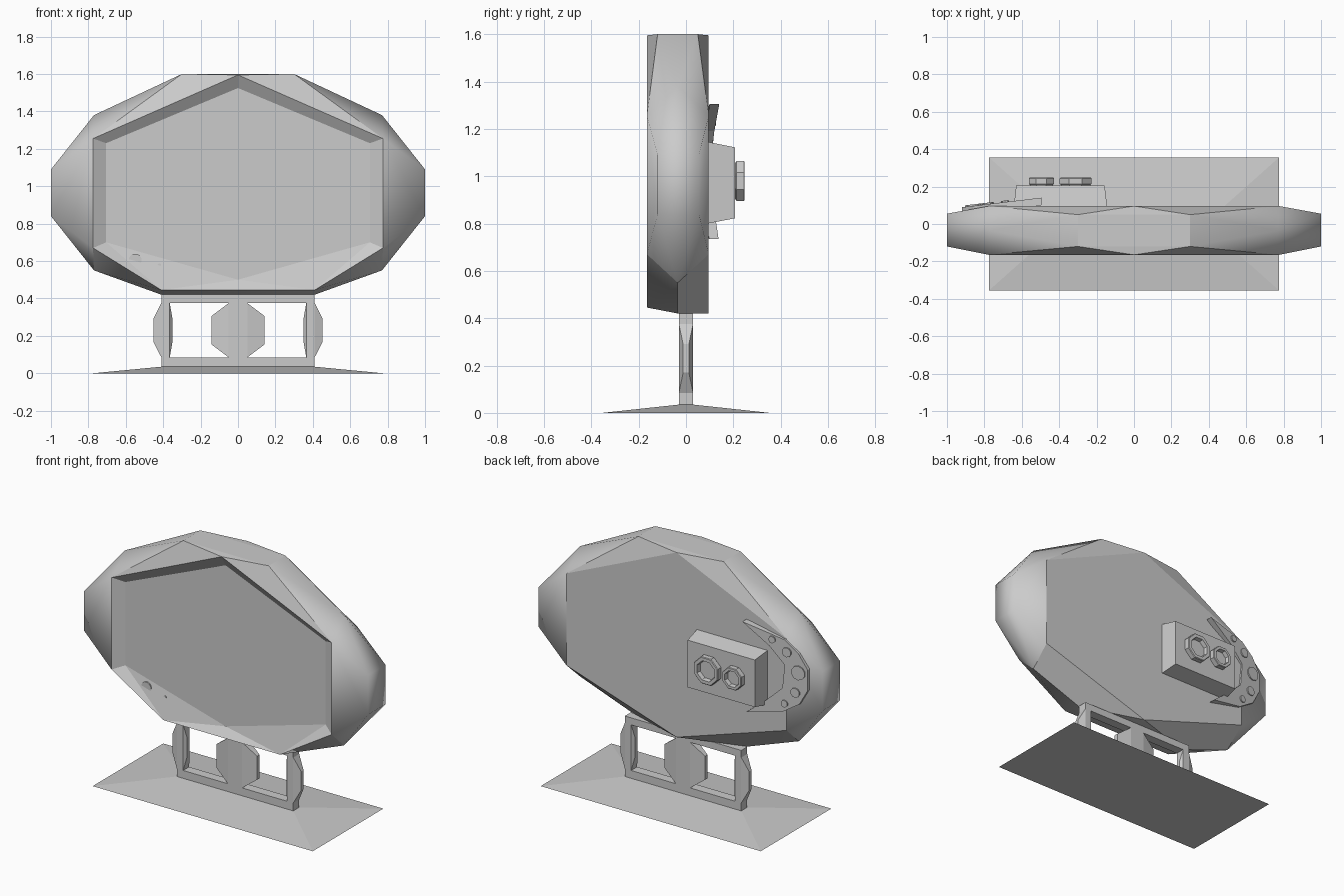
import bpy, bmesh, math
from mathutils import Matrix, Vector

if "Cube" in bpy.data.objects:
    bpy.data.objects.remove(bpy.data.objects["Cube"])


def build(name, verts, faces, mirror=False, smooth=None):
    bm = bmesh.new()
    for s in ((1, -1) if mirror else (1,)):
        vs = [bm.verts.new((x * s, y, z)) for x, y, z in verts]
        for f in faces:
            bm.faces.new([vs[i] for i in f])
    loose = [v for v in bm.verts if not v.link_faces]
    bmesh.ops.delete(bm, geom=loose, context='VERTS')
    bmesh.ops.remove_doubles(bm, verts=bm.verts, dist=1e-4)
    bmesh.ops.recalc_face_normals(bm, faces=bm.faces)
    me = bpy.data.meshes.new(name)
    bm.to_mesh(me)
    bm.free()
    ob = bpy.data.objects.new(name, me)
    bpy.context.collection.objects.link(ob)
    if smooth:
        bpy.ops.object.select_all(action='DESELECT')
        ob.select_set(True)
        bpy.context.view_layer.objects.active = ob
        bpy.ops.object.shade_smooth_by_angle(angle=math.radians(smooth))
    return ob


def loft(name, a, b, mirror=False):
    """Closed solid between two loops with equal point counts."""
    n = len(a)
    faces = [list(range(n)), list(range(n, 2 * n))]
    faces += [[i, (i + 1) % n, n + (i + 1) % n, n + i] for i in range(n)]
    return build(name, list(a) + list(b), faces, mirror)


def rect_z(x, y, z):
    return [(-x, -y, z), (x, -y, z), (x, y, z), (-x, y, z)]


def rect_y(x0, x1, z0, z1, y):
    return [(x0, y, z0), (x1, y, z0), (x1, y, z1), (x0, y, z1)]


def rect_x(x, y, z0, z1):
    return [(x, -y, z0), (x, y, z0), (x, y, z1), (x, -y, z1)]


def box(name, x0, x1, z0, z1, d, mirror=False):
    return loft(name, rect_y(x0, x1, z0, z1, -d), rect_y(x0, x1, z0, z1, d), mirror)


def turned(name, loc, profile, n, turn=0.0):
    """Turned part facing +y; profile is (radius, y), turn rotates it about z."""
    vs = [(r * math.cos(math.tau * (i + .5) / n), y, r * math.sin(math.tau * (i + .5) / n))
          for r, y in profile for i in range(n)]
    fs = [[k * n + i, k * n + (i + 1) % n, (k + 1) * n + (i + 1) % n, (k + 1) * n + i]
          for k in range(len(profile) - 1) for i in range(n)]
    m = len(profile) - 1
    fs += [list(range(n)), list(range(m * n, m * n + n))]
    ob = build(name, vs, fs)
    ob.data.transform(Matrix.Translation(Vector(loc)) @ Matrix.Rotation(turn, 4, 'Z'))
    return ob


# Faceted housing: named points of the right half
fy, by, my = -.165, .096, -.035
P = {
    'F0': (0, fy, 1.595), 'F1': (.775, fy, 1.255), 'F2': (.775, fy, .67),
    'F3': (.41, fy, .445), 'F4': (0, fy, .445),
    'B0': (0, by, 1.595), 'B1': (.775, by, 1.255), 'B2': (.775, by, .67), 'B3': (0, by, .42),
    'T0': (0, -.12, 1.6), 'T1': (.3, -.12, 1.6), 'T2': (.3, .05, 1.6), 'T3': (0, .05, 1.6),
    'M': (.77, my, 1.38), 'N': (.77, my, .55), 'Q': (.41, my, .42), 'Q0': (0, my, .42),
    'S1': (1, -.12, 1.09), 'S2': (1, -.12, .84), 'R1': (1, .055, 1.09), 'R2': (1, .055, .84),
    'I0': (0, -.125, 1.525), 'I1': (.705, -.125, 1.23),
    'I2': (.705, -.125, .70), 'I3': (0, -.125, .5),
}
keys = list(P)


def panel(name, faces, smooth=None):
    """Mirrored part of the housing from faces written as point names."""
    build(name, list(P.values()), [[keys.index(k) for k in f.split()] for f in faces.split('|')],
          mirror=True, smooth=smooth)


panel('housing_rim', 'T1 M F1|T1 T2 M|T2 B1 M|F1 M S1|M R1 S1|M B1 R1|F1 S1 S2 F2|'
      'S1 R1 R2 S2|B1 B2 R2 R1|F2 S2 N|S2 R2 N|R2 B2 N', smooth=65)
panel('housing_top', 'F0 T0 T1|F0 T1 F1|T0 T1 T2 T3|T3 T2 B0|T2 B1 B0')
panel('housing_underside', 'F2 N F3|N Q F3|N B2 Q|B2 B3 Q|F3 Q Q0 F4|Q B3 Q0', smooth=30)
panel('housing_back', 'B0 B1 B2 B3')
panel('front_bezel', 'F0 F1 I1 I0|F1 F2 I2 I1|F2 F3 I2|I2 F3 I3|F3 F4 I3')
panel('screen', 'I0 I1 I2 I3')

# Little half-sunk front knob and indicator on the lower bezel
turned('front_knob', (-.55, -.138, .605), [(.035, 0), (.035, .02)], 12)
turned('front_indicator', (-.42, -.135, .577), [(.01, 0), (.01, .02)], 8)

# Foot and open stand
loft('foot_plate', rect_z(.775, .355, 0), rect_z(.41, .03, .035))
box('stand_bottom_bar', -.41, .41, .035, .085, .03)
box('stand_top_bar', -.41, .41, .375, .42, .03)
box('stand_centre_post', -.05, .05, .085, .375, .03)
box('stand_side_post', .365, .41, .085, .375, .03, mirror=True)
for name, x0, x1, z0, z1 in (('centre_wing', .05, .143, .155, .305),
                             ('outer_wing', .41, .453, .17, .29),
                             ('inner_wing', .365, .35, .17, .29)):
    loft(name, rect_x(x0, .03, .085, .375), rect_x(x1, .012, z0, z1), mirror=True)

# Rear control box with two hollow dials
loft('rear_box', rect_y(-.643, -.143, .8, 1.145, .09), rect_y(-.63, -.157, .822, 1.122, .207))
for name, x, r in (('large_dial', -.312, .092), ('small_dial', -.495, .073)):
    turned(name, (x, .2, .98),
           [(r * .92, 0), (r * .92, .01), (r, .014), (r, .044), (r * .95, .048),
            (r * .72, .048), (r * .66, .022)], 8)

# Crescent plate tilted around the housing edge
slope = .12


def tilt(x):
    return .14 + slope * (x + .5)


crescent = [(-.495, 1.305), (-.77, 1.25), (-.86, 1.18), (-.92, 1.09), (-.92, .96), (-.865, .86),
            (-.75, .785), (-.52, .735), (-.65, .84), (-.755, .94), (-.77, 1.09), (-.67, 1.19)]
loft('crescent_plate', [(x, tilt(x) - .04, z) for x, z in crescent],
     [(x, tilt(x), z) for x, z in crescent])
for x, z, r in ((-.69, 1.235, .022), (-.785, 1.175, .03), (-.86, 1.06, .045),
                (-.84, .93, .03), (-.77, .845, .022)):
    turned('crescent_button', (x, tilt(x), z), [(r, -.01), (r, .008)], 10, math.atan(slope))
